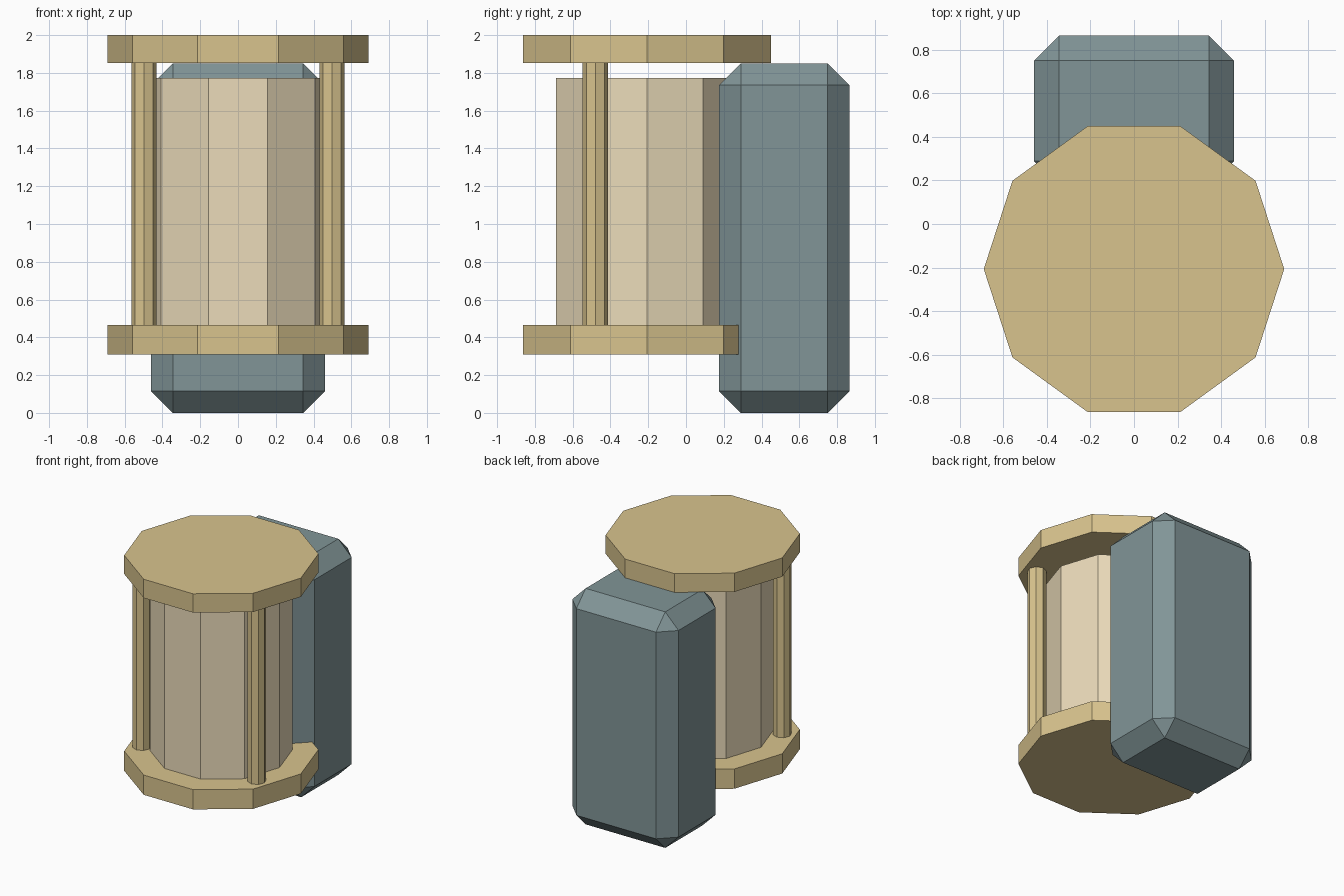
import bpy, bmesh, math

if "Cube" in bpy.data.objects:
    bpy.data.objects.remove(bpy.data.objects["Cube"])


def material(name, rgb):
    m = bpy.data.materials.new(name)
    m.diffuse_color = (*rgb, 1)
    m.use_nodes = True
    m.node_tree.nodes["Principled BSDF"].inputs["Base Color"].default_value = m.diffuse_color
    return m


TAN = material("tan", (0.69, 0.55, 0.27))
CREAM = material("cream", (0.83, 0.71, 0.49))
SLATE = material("slate", (0.22, 0.30, 0.31))


def finish(bm, name, mat):
    mesh = bpy.data.meshes.new(name)
    bm.to_mesh(mesh)
    bm.free()
    mesh.materials.append(mat)
    obj = bpy.data.objects.new(name, mesh)
    bpy.context.collection.objects.link(obj)


def prism(name, sides, radius, x, y, z0, z1, mat):
    """Upright prism with a corner pointing along +x."""
    bm = bmesh.new()
    ring = [bm.verts.new((x + radius * math.cos(2 * math.pi * i / sides),
                          y + radius * math.sin(2 * math.pi * i / sides), z0))
            for i in range(sides)]
    base = bm.faces.new(ring)
    top = bmesh.ops.extrude_face_region(bm, geom=[base], use_keep_orig=True)["geom"]
    bmesh.ops.translate(bm, vec=(0, 0, z1 - z0),
                        verts=[v for v in top if isinstance(v, bmesh.types.BMVert)])
    bmesh.ops.recalc_face_normals(bm, faces=bm.faces)
    finish(bm, name, mat)


def chamfered_box(name, lo, hi, chamfer, mat):
    bm = bmesh.new()
    bmesh.ops.create_cube(bm, size=1)
    for v in bm.verts:
        v.co = [lo[i] + (v.co[i] + 0.5) * (hi[i] - lo[i]) for i in range(3)]
    bmesh.ops.bevel(bm, geom=bm.edges[:], offset=chamfer, offset_type='OFFSET',
                    segments=1, profile=0.5, affect='EDGES')
    finish(bm, name, mat)


AXIS_Y = -0.207

# Spool: two ten-sided end plates and a core that stops short of the top
prism("bottom_plate", 10, 0.69, 0, AXIS_Y, 0.31, 0.465, TAN)
prism("top_plate", 10, 0.69, 0, AXIS_Y, 1.853, 2.0, TAN)
prism("core", 10, 0.505, 0, AXIS_Y, 0.40, 1.773, CREAM)

# Eight-sided posts joining the plates
for side, sx in (("left", -1), ("right", 1)):
    prism(side + "_post", 8, 0.067, sx * 0.498, -0.48, 0.40, 1.90, TAN)

# Chamfered block behind the spool
chamfered_box("back_block", (-0.46, 0.175, 0), (0.46, 0.865, 1.85), 0.115, SLATE)
